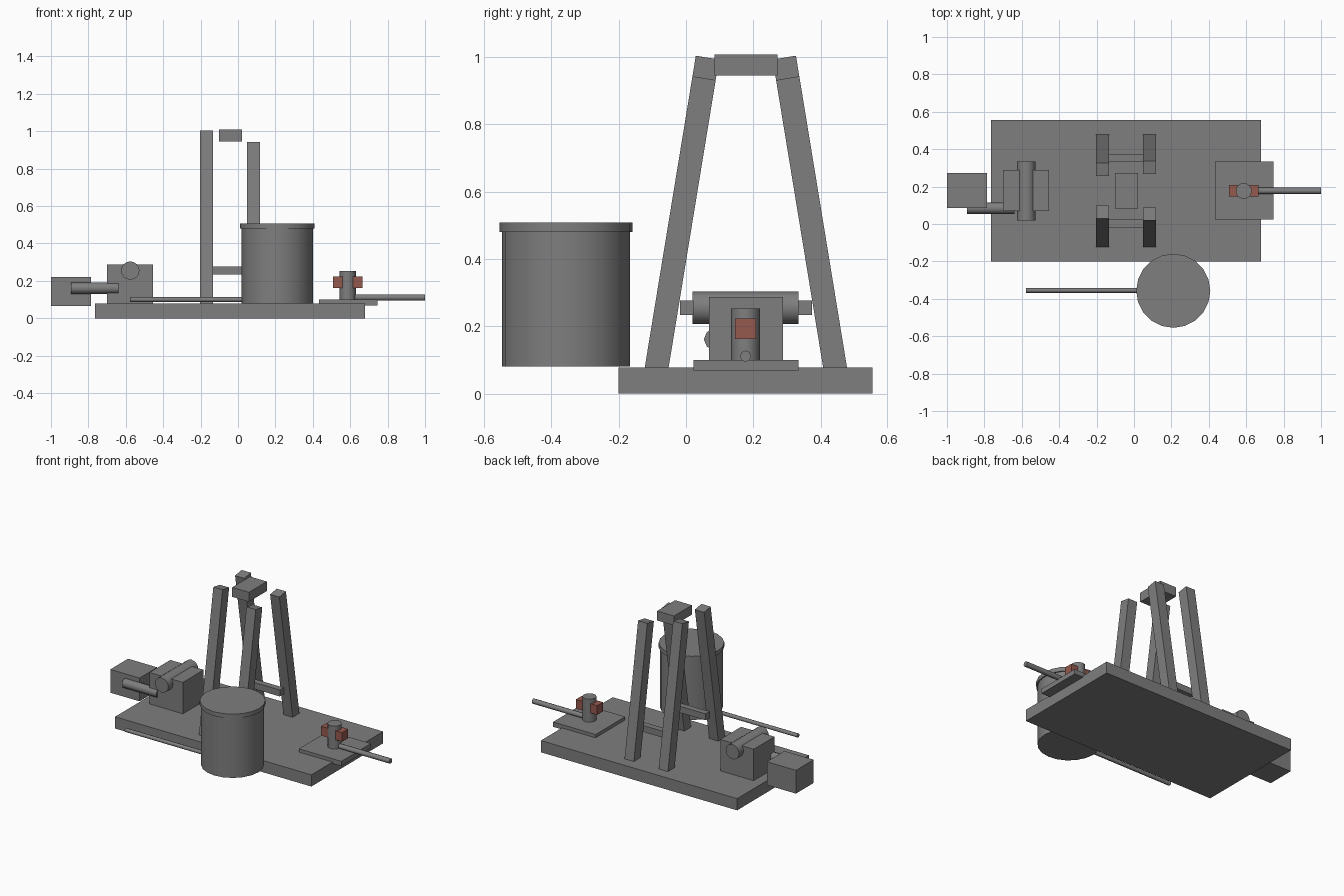
import bpy
import math
from mathutils import Vector, Matrix

cube = bpy.data.objects.get("Cube")
if cube:
    bpy.data.objects.remove(cube, do_unlink=True)


def make_material(name, rgb):
    mat = bpy.data.materials.new(name)
    mat.use_nodes = True
    color = (*rgb, 1)
    mat.diffuse_color = color
    mat.node_tree.nodes["Principled BSDF"].inputs["Base Color"].default_value = color
    return mat


grey = make_material("steel grey", (0.21, 0.21, 0.21))
red = make_material("valve red", (0.3, 0.1, 0.075))


def box(name, x, y, z, mat=grey):
    """Box from its (min, max) range on each axis."""
    bpy.ops.mesh.primitive_cube_add(size=1)
    ob = bpy.context.object
    ob.name = name
    ranges = (x, y, z)
    size = Vector([hi - lo for lo, hi in ranges])
    middle = Vector([(lo + hi) / 2 for lo, hi in ranges])
    ob.data.transform(Matrix.Translation(middle) @ Matrix.Diagonal((*size, 1)))
    ob.data.materials.append(mat)
    return ob


def rod(name, start, end, radius, sides):
    """Cylinder between two points."""
    a, b = Vector(start), Vector(end)
    bpy.ops.mesh.primitive_cylinder_add(vertices=sides, radius=radius, depth=(b - a).length)
    ob = bpy.context.object
    ob.name = name
    turn = (b - a).to_track_quat("Z", "Y").to_matrix().to_4x4()
    ob.data.transform(Matrix.Translation((a + b) / 2) @ turn)
    ob.data.materials.append(grey)
    bpy.ops.object.shade_smooth_by_angle(angle=math.radians(50))
    return ob


# Base slab
box("base", (-0.765, 0.68), (-0.2, 0.555), (0, 0.078))

# Tower: leaning legs, cross bars and cap, mirrored about its mid plane
MID_Y = 0.178
LEAN = math.radians(9.3)
for side, label in ((-1, "front"), (1, "rear")):
    for name, x, length in (("right", -0.168, 0.945), ("left", 0.083, 0.883)):
        leg = box(f"{label}_{name}_leg", (-0.034, 0.034), (-0.035, 0.035), (0, length))
        lean = Matrix.Rotation(side * LEAN, 4, "X")
        foot = Matrix.Translation((x, MID_Y + side * 0.267, 0.066))
        leg.data.transform(foot @ lean)
    ys = sorted((MID_Y + side * 0.155, MID_Y + side * 0.196))
    box(f"{label}_cross_bar", (-0.16, 0.075), ys, (0.234, 0.277))
box("tower_cap", (-0.102, 0.022), (0.084, 0.272), (0.945, 1.008))

# Tank with lid and outlet pipe
TANK = (0.21, -0.357)
rod("tank_body", (*TANK, 0.08), (*TANK, 0.48), 0.19, 20)
rod("tank_lid", (*TANK, 0.48), (*TANK, 0.508), 0.198, 20)
rod("tank_pipe", (-0.578, -0.355, 0.1), (0.1, -0.355, 0.1), 0.013, 8)

# Pump, drum and side motor
box("pump_block", (-0.7, -0.454), (0.069, 0.288), (0.07, 0.287))
rod("pump_drum", (-0.576, 0.02, 0.255), (-0.576, 0.335, 0.255), 0.049, 16)
box("motor_block", (-1, -0.785), (0.086, 0.272), (0.066, 0.221))
rod("pump_pipe", (-0.893, 0.084, 0.161), (-0.64, 0.084, 0.161), 0.031, 8)

# Wellhead with valves and flow line
box("wellhead_plate", (0.432, 0.745), (0.023, 0.334), (0.068, 0.1))
rod("wellhead_pipe", (0.587, 0.177, 0.1), (0.587, 0.177, 0.253), 0.043, 12)
for x, label in ((0.534, "right"), (0.64, "left")):
    box(f"{label}_valve", (x - 0.025, x + 0.025), (0.146, 0.208), (0.162, 0.223), red)
rod("flow_line", (0.6, 0.177, 0.111), (1, 0.177, 0.111), 0.017, 8)
